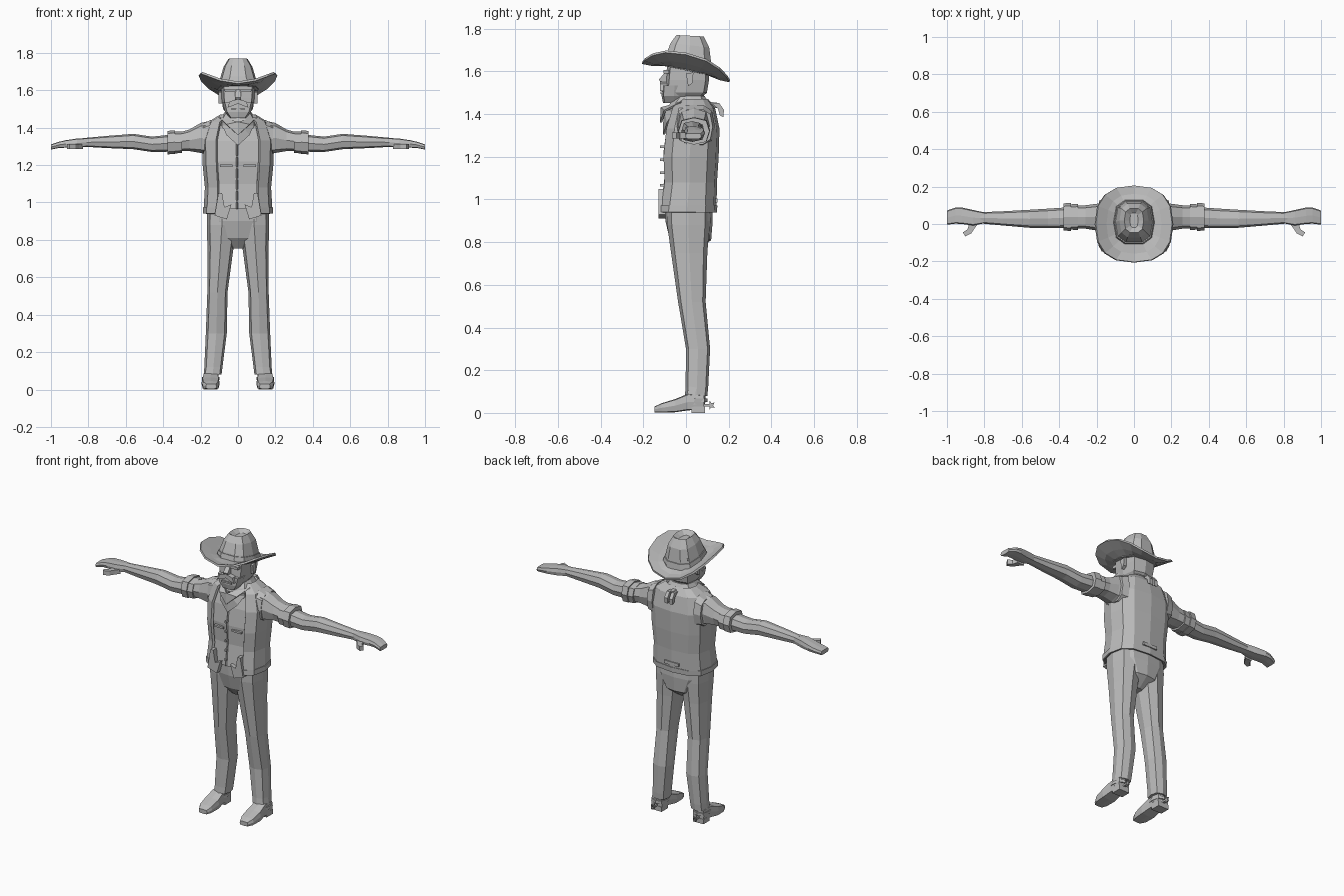
import bpy, bmesh
from math import cos, sin, pi
from mathutils import Vector

if "Cube" in bpy.data.objects:
    bpy.data.objects.remove(bpy.data.objects["Cube"], do_unlink=True)

GREY = bpy.data.materials.new("plain grey")
GREY.use_nodes = True
GREY.diffuse_color = (0.5, 0.5, 0.5, 1)
GREY.node_tree.nodes["Principled BSDF"].inputs["Base Color"].default_value = (0.5, 0.5, 0.5, 1)


def finish(name, verts, faces, mirror=False, thick=0):
    """Make a flat-shaded object from geometry, with optional mirror and shell."""
    bm = bmesh.new()
    vs = [bm.verts.new(v) for v in verts]
    for f in faces:
        bm.faces.new([vs[i] for i in f])
    bmesh.ops.recalc_face_normals(bm, faces=bm.faces)
    mesh = bpy.data.meshes.new(name)
    bm.to_mesh(mesh)
    bm.free()
    mesh.materials.append(GREY)
    ob = bpy.data.objects.new(name, mesh)
    bpy.context.collection.objects.link(ob)
    if thick:
        mod = ob.modifiers.new("shell", "SOLIDIFY")
        mod.thickness = thick
        mod.offset = 0
    if mirror:
        ob.modifiers.new("mirror", "MIRROR").use_clip = False
    return ob


def place(axis, t, a, b):
    return {"x": (t, a, b), "y": (a, t, b), "z": (a, b, t)}[axis]


def loft(name, axis, rings, n=8, p=0.7, gap=(), caps=True, mirror=False, thick=0):
    """Skin rings of (position, a_min, a_max, b_min, b_max, tilt) along an axis."""
    verts, faces = [], []
    for t, a0, a1, b0, b1, *tilt in rings:
        for i in range(n):
            c, s = cos(2 * pi * i / n), sin(2 * pi * i / n)
            c, s = [0 if abs(v) < 1e-6 else abs(v) ** p * (1 if v > 0 else -1) for v in (c, s)]
            a = (a0 + a1) / 2 + c * (a1 - a0) / 2
            b = (b0 + b1) / 2 + s * (b1 - b0) / 2
            verts.append(place(axis, t + (tilt[0] * b if tilt else 0), a, b))
    for r in range(len(rings) - 1):
        for i in range(n):
            if i not in gap:
                j = (i + 1) % n
                faces.append([r * n + i, r * n + j, r * n + n + j, r * n + n + i])
    if caps and not gap:
        faces += [list(range(n)), list(range(len(verts) - n, len(verts)))]
    return finish(name, verts, faces, mirror, thick)


def sym(z, half, b0, b1, *tilt):
    """A ring centred on x = 0."""
    return (z, -half, half, b0, b1, *tilt)


def prism(name, axis, pts, t0, t1, mirror=False):
    """Extrude an outline between two positions on an axis."""
    n = len(pts)
    verts = [place(axis, t, a, b) for t in (t0, t1) for a, b in pts]
    faces = [list(range(n)), list(range(n, 2 * n))]
    faces += [[i, (i + 1) % n, n + (i + 1) % n, n + i] for i in range(n)]
    return finish(name, verts, faces, mirror)


def rect(a0, a1, b0, b1):
    return [(a0, b0), (a1, b0), (a1, b1), (a0, b1)]


# Trousers
loft("trouser_legs", "z", [
    (.08, .088, .182, -.005, .10), (.12, .083, .18, -.002, .104), (.3, .06, .172, 0, .113),
    (.52, .056, .164, -.037, .092), (.75, .025, .163, -.07, .10),
    (.88, .005, .167, -.088, .11), (1.0, .005, .165, -.09, .11)], mirror=True)
loft("trouser_seat", "z", [
    sym(.755, .03, -.03, .05), sym(.81, .10, -.075, .118), sym(.9, .155, -.097, .125),
    sym(1.0, .16, -.1, .12)], n=12)

# Boots and spurs
loft("boot_feet", "y", [
    (-.147, .115, .172, .003, .03), (-.115, .102, .19, .002, .045), (-.05, .098, .195, .003, .065),
    (.01, .105, .188, .012, .09), (.085, .108, .185, .015, .085)], p=.35, mirror=True)
loft("boot_shafts", "z", [
    (.04, .105, .187, -.01, .09), (.13, .102, .178, .005, .092)], mirror=True)
prism("boot_heels", "z", rect(.11, .184, .025, .088), 0, .03, mirror=True)
loft("spur_straps", "z", [
    (.05, .1, .192, -.025, .1), (.068, .1, .192, -.018, .1)], mirror=True)
prism("spur_arms", "x", rect(.085, .118, .03, .042), .14, .154, mirror=True)
star = [(.117 + (.021 if i % 2 else .01) * cos(i * pi / 5), .036 + (.021 if i % 2 else .01) * sin(i * pi / 5))
        for i in range(10)]
prism("spur_stars", "x", star, .143, .151, mirror=True)

# Waistcoat body
BODY = [sym(.965, .158, -.112, .118), sym(1.1, .155, -.095, .125), sym(1.22, .172, -.1, .13),
        sym(1.33, .175, -.085, .13), sym(1.42, .14, -.055, .115), sym(1.465, .07, -.01, .085)]
loft("waistcoat", "z", BODY, n=12)
loft("button_placket", "z", [(z, -.02, .008, y - .006, y + .03) for z, _, _, y, _ in BODY[:4]], n=4, p=.3)
for k in range(5):
    z = 1.0 + k * .06
    prism(f"button_{k + 1}", "y", rect(-.01, .0, z, z + .012), -.122, -.09)
prism("waistcoat_points", "y", [(.035, .99), (.06, .91), (.125, .93), (.105, 1.05), (.085, 1.05), (.072, .975)],
      -.128, -.095, mirror=True)
prism("pocket_trims", "y", rect(.03, .095, 1.19, 1.202), -.106, -.08, mirror=True)

# Open outer vest; the two front faces of each ring are left out
VEST = [sym(.945, .178, -.126, .136), sym(1.08, .17, -.106, .138), sym(1.2, .182, -.112, .146),
        sym(1.33, .186, -.098, .15), sym(1.425, .155, -.068, .13), sym(1.465, .09, -.025, .1)]
loft("outer_vest", "z", VEST, n=12, gap=(8, 9), thick=.014)
loft("vest_hem", "z", [sym(.94, .183, -.131, .14), sym(.972, .182, -.129, .142)],
     n=12, gap=(8, 9), thick=.01)
prism("back_strap", "y", rect(-.05, .05, .985, 1.005), .13, .148)
loft("vest_armholes", "x", [
    (.145, -.05, .135, 1.245, 1.445), (.188, -.04, .125, 1.255, 1.425)], n=10, mirror=True)

# Arms, rolled cuffs and hands
loft("sleeves", "x", [
    (.11, -.045, .125, 1.24, 1.445), (.2, -.035, .108, 1.265, 1.425), (.26, -.025, .1, 1.275, 1.39),
    (.33, -.025, .1, 1.275, 1.37)], mirror=True)
for k, (x0, x1, g) in enumerate([(.3, .34, 0), (.337, .378, .005)]):
    loft(f"sleeve_cuffs_{k + 1}", "x", [
        (x0, -.032 - g, .108 + g, 1.265 - g, 1.38 + g),
        (x1, -.03 - g, .105 + g, 1.262 - g, 1.378 + g)], mirror=True)
loft("forearms", "x", [
    (.34, -.02, .09, 1.272, 1.365), (.46, -.022, .082, 1.27, 1.352), (.56, -.02, .076, 1.285, 1.367),
    (.7, -.008, .068, 1.291, 1.356), (.82, .003, .063, 1.298, 1.345)], mirror=True)
loft("hands", "x", [
    (.8, .004, .062, 1.3, 1.345), (.86, -.008, .075, 1.293, 1.342), (.92, .0, .088, 1.293, 1.333),
    (.955, .002, .088, 1.292, 1.325), (1.0, -.004, .072, 1.283, 1.31)], p=.4, mirror=True)
prism("thumbs", "z", [(.83, .005), (.88, .005), (.89, -.028), (.915, -.045), (.902, -.066), (.87, -.05),
                      (.85, -.02)], 1.285, 1.313, mirror=True)

# Neck and head
loft("neck", "z", [sym(1.4, .06, -.03, .085), sym(1.52, .058, -.02, .085)])
loft("head", "z", [
    sym(1.475, .06, -.09, .07), sym(1.5, .08, -.1, .098), sym(1.56, .088, -.095, .108),
    sym(1.66, .092, -.085, .108)], p=.5)
loft("beard", "z", [
    sym(1.453, .045, -.108, -.0), sym(1.485, .07, -.114, .0), sym(1.535, .083, -.112, .005)], p=.5)
prism("moustache", "y", [(0, 1.553), (.045, 1.54), (.056, 1.508), (.04, 1.512), (0, 1.528)],
      -.122, -.09, mirror=True)
prism("lower_lip", "y", rect(-.035, .035, 1.495, 1.505), -.12, -.09)
prism("nose", "x", [(-.09, 1.605), (-.127, 1.562), (-.122, 1.552), (-.09, 1.55)], -.015, .015)
prism("brows", "y", [(.012, 1.592), (.07, 1.59), (.072, 1.607), (.012, 1.604)], -.106, -.08, mirror=True)
prism("ears", "x", [(-.0, 1.59), (.035, 1.595), (.03, 1.545), (.01, 1.53)], .08, .103, mirror=True)

# Neckerchief with a folded front and a knot behind
loft("neckerchief", "z", [
    sym(1.39, .1, -.08, .11), sym(1.43, .1, -.088, .115), sym(1.455, .09, -.075, .108),
    sym(1.485, .07, -.045, .09)], n=10)
for k, (drop, out) in enumerate([(1.305, 0), (1.36, .014)]):
    finish(f"neckerchief_fold_{k + 1}",
           [(-.1, -.02, 1.455), (.1, -.02, 1.455), (0, -.1 - out, 1.43), (0, -.103 - out, drop),
            (-.06, -.085 - out, drop + .055), (.06, -.085 - out, drop + .055)],
           [(0, 2, 4), (2, 3, 4), (1, 5, 2), (2, 5, 3)], thick=.01)
loft("neckerchief_knot", "y", [(.1, -.02, .02, 1.425, 1.46), (.145, -.016, .016, 1.428, 1.455)], n=6)
prism("neckerchief_tails", "x", [(.12, 1.45), (.155, 1.452), (.178, 1.42), (.175, 1.385), (.158, 1.395), (.15, 1.425)],
      .006, .028, mirror=True)

# Hat: brim curls up at the sides and slopes down to the back
SIDES = 16
verts, faces = [], []
for rx, ry in ((.095, .105), (.15, .16), (.207, .205)):
    for i in range(SIDES):
        c, s = cos(2 * pi * i / SIDES), sin(2 * pi * i / SIDES)
        x = rx * abs(c) ** .8 * (1 if c > 0 else -1)
        y = ry * abs(s) ** .8 * (1 if s > 0 else -1)
        curl = .085 * (abs(x) / .207) ** 2 if rx > .1 else .012
        verts.append((x, y, 1.598 - .21 * y + curl))
for r in range(2):
    for i in range(SIDES):
        j = (i + 1) % SIDES
        faces.append((r * SIDES + i, r * SIDES + j, r * SIDES + SIDES + j, r * SIDES + SIDES + i))
finish("hat_brim", verts, faces, thick=.012)
loft("hat_crown", "z", [
    sym(1.605, .11, -.112, .13, -.21), sym(1.66, .097, -.098, .122, -.18),
    sym(1.725, .078, -.075, .112, -.12), sym(1.768, .052, -.047, .085, -.05),
    sym(1.745, .022, -.02, .06)], n=10)
loft("hat_band", "z", [sym(1.625, .11, -.112, .132, -.2), sym(1.65, .104, -.106, .128, -.19)], n=10)
